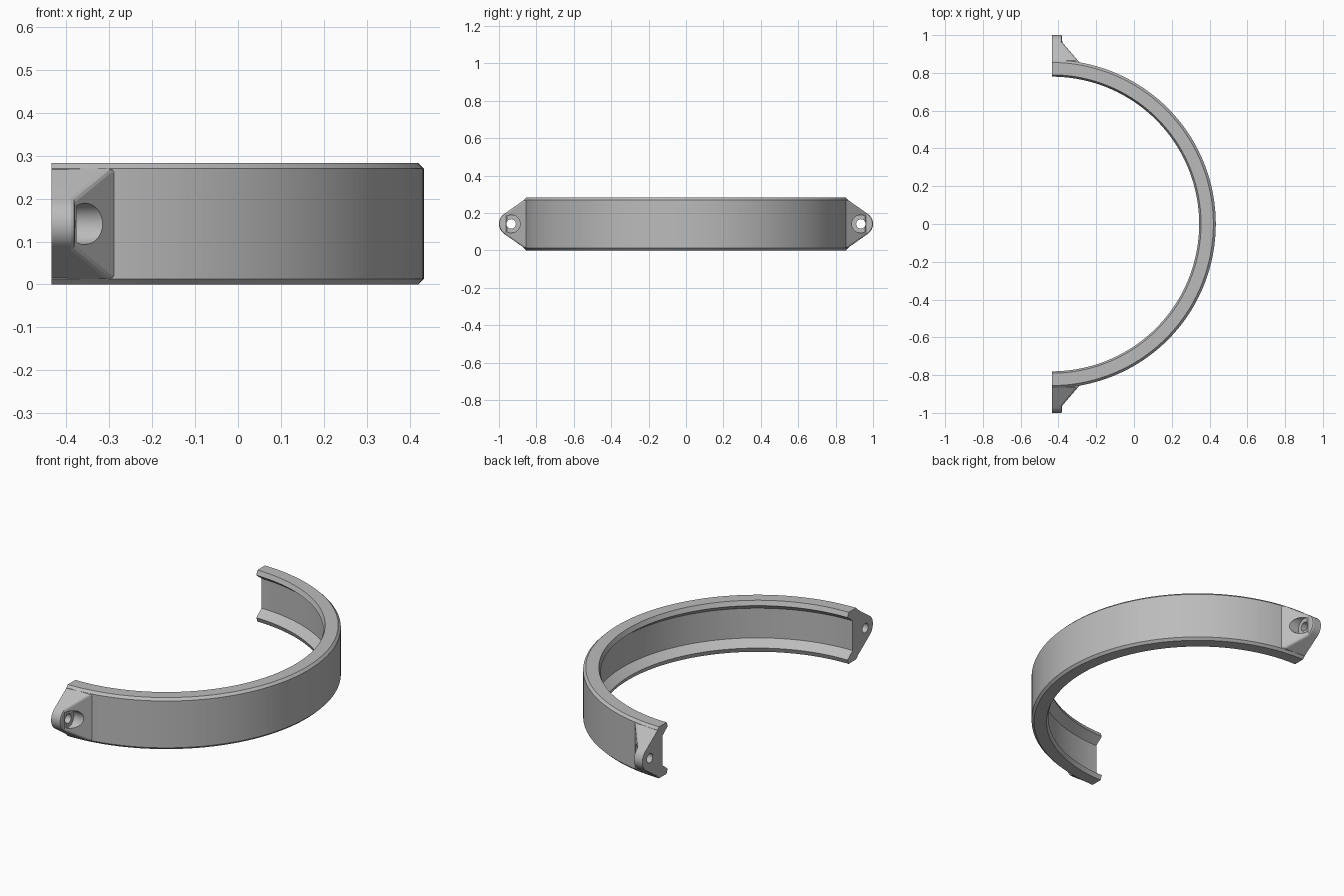
import bpy, bmesh, math
from math import sin, cos, pi

cube = bpy.data.objects.get("Cube")
if cube:
    bpy.data.objects.remove(cube, do_unlink=True)

CX = -0.435           # clamp axis and split plane
H = 0.283             # band height
MID = H / 2
BOLT_Y = 0.935

grey = bpy.data.materials.new("plain grey")
grey.use_nodes = True
grey.diffuse_color = (0.5, 0.5, 0.5, 1)
grey.node_tree.nodes["Principled BSDF"].inputs["Base Color"].default_value = (0.5, 0.5, 0.5, 1)


def make_object(name, bm):
    bmesh.ops.recalc_face_normals(bm, faces=bm.faces)
    mesh = bpy.data.meshes.new(name)
    bm.to_mesh(mesh)
    bm.free()
    mesh.materials.append(grey)
    ob = bpy.data.objects.new(name, mesh)
    bpy.context.collection.objects.link(ob)
    return ob


def prism(name, points, offset):
    """Extrude a closed outline along an offset vector."""
    bm = bmesh.new()
    face = bm.faces.new([bm.verts.new(p) for p in points])
    new = bmesh.ops.extrude_face_region(bm, geom=[face])["geom"]
    bmesh.ops.translate(bm, vec=offset, verts=[v for v in new if isinstance(v, bmesh.types.BMVert)])
    return make_object(name, bm)


def cylinder(name, r, x0, x1):
    ring = [(x0, BOLT_Y + r * cos(a), MID + r * sin(a)) for a in (2 * pi * i / 48 for i in range(48))]
    return prism(name, ring, (x1 - x0, 0, 0))


def activate(ob):
    bpy.ops.object.select_all(action="DESELECT")
    bpy.context.view_layer.objects.active = ob
    ob.select_set(True)


def boolean(ob, cutter, operation):
    mod = ob.modifiers.new("cut", "BOOLEAN")
    mod.object, mod.operation, mod.solver = cutter, operation, "EXACT"
    activate(ob)
    bpy.ops.object.modifier_apply(modifier=mod.name)
    bpy.data.objects.remove(cutter, do_unlink=True)


def smooth(ob):
    activate(ob)
    bpy.ops.object.shade_smooth_by_angle(angle=math.radians(15))


# Half band: grooved cross-section (radius, height) swept through 180 degrees
lower = [(0.825, 0.06), (0.78, 0.025), (0.79, 0), (0.855, 0), (0.868, 0.013)]
section = lower + [(r, H - z) for r, z in reversed(lower)]
STEPS = 96
bm = bmesh.new()
rows = []
for i in range(STEPS + 1):
    a = -pi / 2 + pi * i / STEPS
    rows.append([bm.verts.new((CX + r * cos(a), r * sin(a), z)) for r, z in section])
n = len(section)
for p, q in zip(rows, rows[1:]):
    for j in range(n):
        k = (j + 1) % n
        bm.faces.new((p[j], p[k], q[k], q[j]))
bm.faces.new(rows[0])
bm.faces.new(rows[-1])
smooth(make_object("half_band", bm))

# Ear: rounded end outline crossed with the gusset's plan outline
R = 0.065
sweep = math.radians(54)
arc = [(BOLT_Y + R * cos(a), MID + R * sin(a)) for a in (-sweep + 2 * sweep * i / 20 for i in range(21))]
outline = [(0.84, 0.013), (0.865, 0.013)] + arc + [(0.865, 0.27), (0.84, 0.27)]
ear = prism("bolt_ear", [(CX, y, z) for y, z in outline], (0.3, 0, 0))
plan = [(CX, 0.84), (CX, 1.1), (-0.38, 1.1), (-0.38, 0.962), (-0.275, 0.84)]
# The plan overshoots slightly where the outline already bounds it
plan = [(x - 0.05 if x == CX else x, y - 0.02 if y == 0.84 else y) for x, y in plan]
plan[-1] = (-0.258, 0.82)
boolean(ear, prism("gusset_plan", [(x, y, -0.1) for x, y in plan], (0, 0, 0.5)), "INTERSECT")

# Soften the outer rim of the ear
bm = bmesh.new()
bm.from_mesh(ear.data)
bmesh.ops.remove_doubles(bm, verts=bm.verts, dist=0.0001)
rim = []
for e in bm.edges:
    if len(e.link_faces) != 2 or min(v.co.x for v in e.verts) < CX + 0.01:
        continue
    if all(v.co.y < 0.85 for v in e.verts):
        continue
    nx = sorted(abs(f.normal.x) for f in e.link_faces)
    if nx[0] < 0.1 and nx[1] > 0.5:
        rim.append(e)
bmesh.ops.bevel(bm, geom=rim, offset=0.009, segments=2, profile=0.5, affect="EDGES", clamp_overlap=True)
bm.to_mesh(ear.data)
bm.free()

# Bolt hole and counterbore
boolean(ear, cylinder("counterbore", 0.048, -0.376, 0), "DIFFERENCE")
boolean(ear, cylinder("bolt_hole", 0.025, -0.6, 0), "DIFFERENCE")
smooth(ear)

# Matching ear on the other end
mirror = ear.modifiers.new("mirror", "MIRROR")
mirror.use_axis = (False, True, False)
mirror.use_mirror_merge = False
